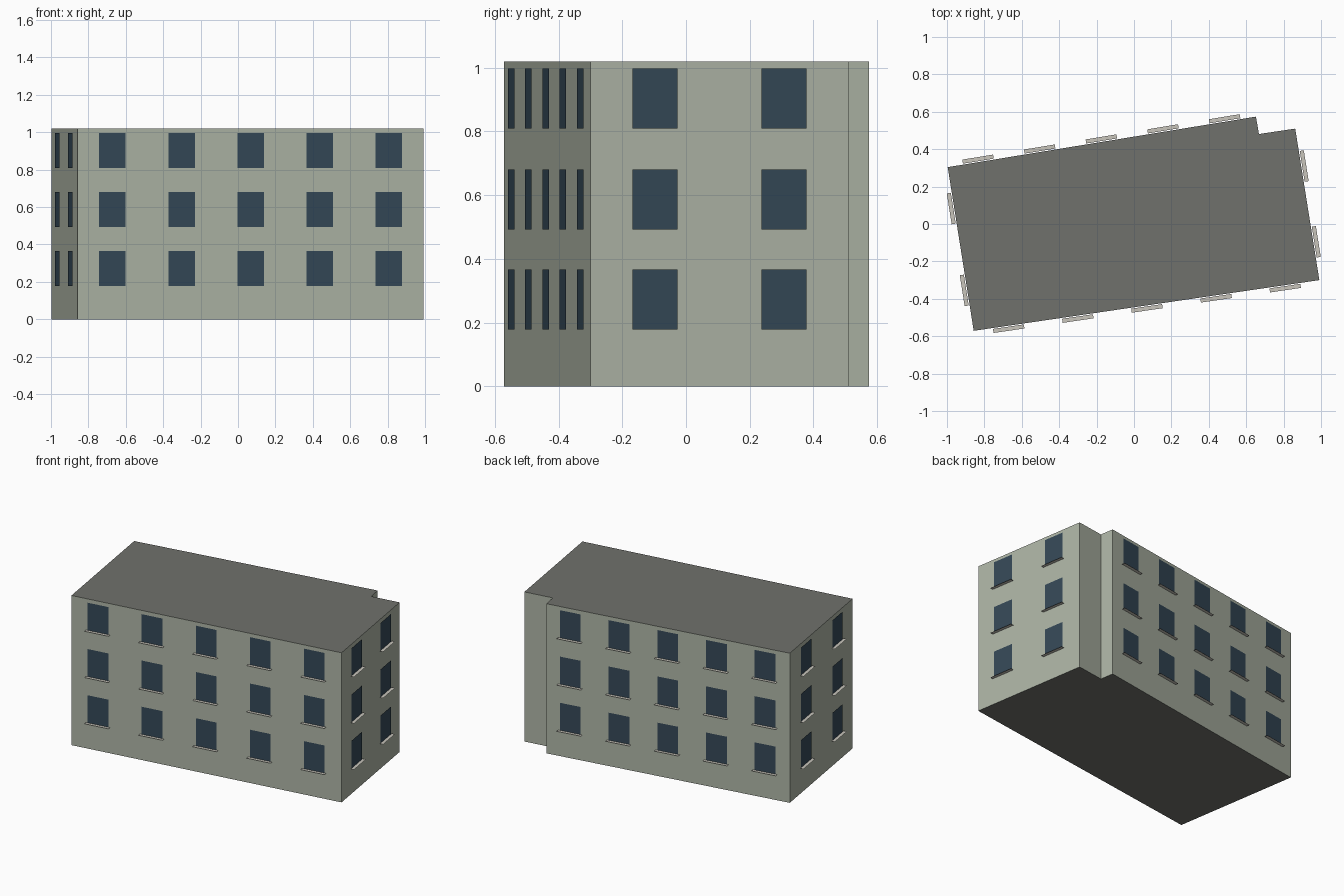
import bpy, bmesh
from mathutils import Vector

if "Cube" in bpy.data.objects:
    bpy.data.objects.remove(bpy.data.objects["Cube"])

HEIGHT = 1.02


def material(name, rgb):
    m = bpy.data.materials.new(name)
    m.diffuse_color = (*rgb, 1)
    m.use_nodes = True
    m.node_tree.nodes["Principled BSDF"].inputs["Base Color"].default_value = m.diffuse_color
    return m


wall_mat = material("wall_paint", (0.42, 0.46, 0.38))
roof_mat = material("roof_grey", (0.16, 0.165, 0.15))
glass_mat = material("window_glass", (0.035, 0.065, 0.095))
sill_mat = material("sill_stone", (0.58, 0.56, 0.50))


def finish(bm, name, mats):
    mesh = bpy.data.meshes.new(name)
    bm.to_mesh(mesh)
    bm.free()
    for m in mats:
        mesh.materials.append(m)
    obj = bpy.data.objects.new(name, mesh)
    bpy.context.collection.objects.link(obj)


# Footprint, counter-clockwise, with the notch at the back right
plan = [Vector((x, y, 0)) for x, y in (
    (-0.996, 0.304), (-0.857, -0.571), (0.991, -0.300),
    (0.862, 0.510), (0.668, 0.481), (0.652, 0.574))]

# Building block: extruded footprint, dark roof and base
bm = bmesh.new()
base = bm.faces.new([bm.verts.new(p) for p in plan])
top = bmesh.ops.extrude_face_region(bm, geom=[base], use_keep_orig=True)["geom"]
bmesh.ops.translate(bm, vec=(0, 0, HEIGHT),
                    verts=[g for g in top if isinstance(g, bmesh.types.BMVert)])
bmesh.ops.recalc_face_normals(bm, faces=bm.faces)
for f in bm.faces:
    f.material_index = 1 if abs(f.normal.z) > 0.5 else 0
finish(bm, "building_block", [wall_mat, roof_mat])

# Windows and flat sills, evenly spaced along each wall
WIN_W, WIN_H, SILL_W = 0.143, 0.188, 0.167
GAP, SILL_OUT = 0.005, 0.027
FLOORS = (0.178, 0.493, 0.809)
UP = Vector((0, 0, 1))


def window_wall(name, a, b, count):
    along = (b - a).normalized()
    out = along.cross(UP)
    glass, sills = bmesh.new(), bmesh.new()
    for z in FLOORS:
        for i in range(count):
            c = a.lerp(b, (i + 0.5) / count) + out * GAP + UP * z
            w, s = along * WIN_W / 2, along * SILL_W / 2
            h, o = UP * WIN_H, out * (SILL_OUT - GAP)
            glass.faces.new([glass.verts.new(p) for p in
                             (c - w, c + w, c + w + h, c - w + h)])
            sills.faces.new([sills.verts.new(p) for p in
                             (c - s + o, c + s + o, c + s, c - s)])
    finish(glass, name + "_windows", [glass_mat])
    finish(sills, name + "_sills", [sill_mat])


window_wall("left", plan[0], plan[1], 2)
window_wall("front", plan[1], plan[2], 5)
window_wall("right", plan[2], plan[3], 2)
window_wall("back", plan[5], plan[0], 5)
